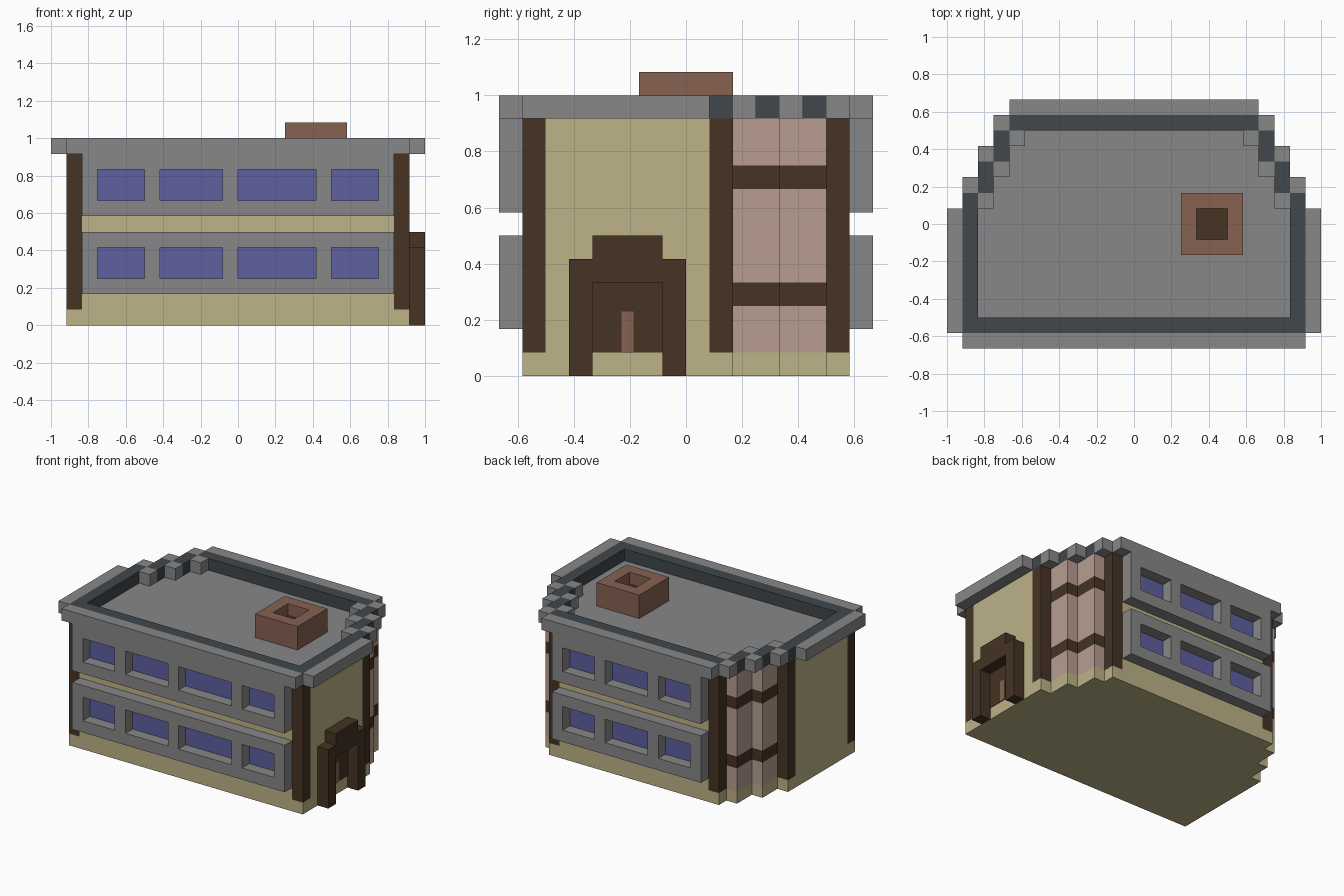
import bpy
import bmesh

U = 1 / 12  # one block

cube = bpy.data.objects.get("Cube")
if cube:
    bpy.data.objects.remove(cube, do_unlink=True)


def material(name, r, g, b):
    def linear(v):
        v /= 255
        return v / 12.92 if v <= 0.04045 else ((v + 0.055) / 1.055) ** 2.4
    col = (linear(r), linear(g), linear(b), 1)
    m = bpy.data.materials.new(name)
    m.use_nodes = True
    m.diffuse_color = col
    m.node_tree.nodes["Principled BSDF"].inputs["Base Color"].default_value = col
    return m


TAN = material("tan wall", 189, 178, 136)
PINK = material("pale pink", 184, 158, 145)
GRAY = material("stone gray", 135, 135, 135)
BROWN = material("dark wood", 70, 51, 36)
BRICK = material("brick", 135, 98, 82)
BLUE = material("window blue", 94, 96, 160)
SLATE = material("dark slate", 64, 71, 75)


def add_object(name, bm, mats):
    bmesh.ops.recalc_face_normals(bm, faces=bm.faces)
    me = bpy.data.meshes.new(name)
    bm.to_mesh(me)
    bm.free()
    for m in mats:
        me.materials.append(m)
    ob = bpy.data.objects.new(name, me)
    bpy.context.scene.collection.objects.link(ob)
    return ob


def boxes(name, mat, spans):
    """One object from boxes given as (x0, x1, y0, y1, z0, z1) in blocks."""
    bm = bmesh.new()
    for x0, x1, y0, y1, z0, z1 in spans:
        for v in bmesh.ops.create_cube(bm, size=1)["verts"]:
            v.co.x = (x1 if v.co.x > 0 else x0) * U
            v.co.y = (y1 if v.co.y > 0 else y0) * U
            v.co.z = (z1 if v.co.z > 0 else z0) * U
    return add_object(name, bm, [mat])


def both_sides(spans):
    return spans + [(-b, -a, *rest) for a, b, *rest in spans]


# Body: stepped outline extruded in storeys; each wall strip has a kind
half = [((10, -7), "post"), ((11, -7), "post"), ((11, -6), "wall"),
        ((11, 1), "post"), ((11, 2), "post"), ((10, 2), "bay"),
        ((10, 4), "bay"), ((9, 4), "bay"), ((9, 6), "bay"),
        ((8, 6), "post"), ((8, 7), "post"), ((7, 7), "wall")]
outline = [p for p, k in half] + [(-x, y) for (x, y), k in reversed(half)]
kinds = [k for p, k in half]
kinds = kinds + kinds[-2::-1] + ["wall"]
levels = [0, 1, 3, 4, 8, 9, 11]

bm = bmesh.new()
rings = [[bm.verts.new((x * U, y * U, z * U)) for x, y in outline] for z in levels]
n = len(outline)
for level, (low, high) in enumerate(zip(rings, rings[1:])):
    for i in range(n):
        j = (i + 1) % n
        f = bm.faces.new((low[i], low[j], high[j], high[i]))
        if level == 0 or kinds[i] == "wall":
            f.material_index = 0
        elif kinds[i] == "post" or levels[level] in (3, 8):
            f.material_index = 1
        else:
            f.material_index = 2
bm.faces.new(rings[0])
bm.faces.new(rings[-1]).material_index = 3
add_object("building_body", bm, [TAN, BROWN, PINK, GRAY])

# Parapet: dark inner wall, overhanging rim and stepped corner blocks
boxes("parapet_wall", SLATE, both_sides([
    (10, 11, -7, 2, 11, 12), (9, 10, 2, 4, 11, 12), (8, 9, 4, 6, 11, 12)])
    + [(-10, 10, -7, -6, 11, 12), (-8, 8, 6, 7, 11, 12)])
boxes("parapet_rim", GRAY, both_sides([(11, 12, -7, 1, 11, 12)])
      + [(-11, 11, -8, -7, 11, 12), (-8, 8, 7, 8, 11, 12)])
corners = []
for step in range(3):
    x, y = 10 - step, 1 + 2 * step
    corners += [(x, x + 1, y + 1, y + 2, 11, 12), (x - 1, x, y, y + 1, 11, 12)]
boxes("parapet_corner_blocks", GRAY, both_sides(corners))


# Window panels: rails and mullions around the openings, glass on the wall
def window_panel(name, half_width, openings, y0, y1, wall_y, z):
    bars = [(-half_width, half_width, y0, y1, z, z + 1),
            (-half_width, half_width, y0, y1, z + 3, z + 4)]
    left = -half_width
    for a, b in openings + [(half_width, half_width)]:
        bars.append((left, a, y0, y1, z + 1, z + 3))
        left = b
    boxes(name + "_frame", GRAY, bars)
    boxes(name + "_glass", BLUE, [
        (a, b, wall_y - 0.04, wall_y + 0.04, z + 1, z + 3) for a, b in openings])


front_openings = [(-9, -6), (-5, -1), (0, 5), (6, 9)]
back_openings = [(-6, -3), (-2, 2), (3, 6)]
for storey, z in (("lower", 2), ("upper", 7)):
    window_panel("front_" + storey + "_window", 10, front_openings, -8, -7, -7, z)
    window_panel("back_" + storey + "_window", 7, back_openings, 7, 8, 7, z)

# Doorway on the left side
boxes("door_surround", BROWN, [
    (11, 12, -5, -4, 0, 5), (11, 12, -1, 0, 0, 5), (11, 12, -4, -1, 4, 6)])
boxes("door", BROWN, [(10.96, 11.04, -4, -1, 1, 4)])
boxes("door_stripe", BRICK, [(11, 11.08, -2.75, -2.25, 1, 2.75)])

# Chimney with a sunken flue
boxes("chimney", BRICK, [
    (3, 7, -2, -1, 11, 13), (3, 7, 1, 2, 11, 13),
    (3, 4, -1, 1, 11, 13), (6, 7, -1, 1, 11, 13)])
boxes("chimney_flue", BROWN, [(4, 6, -1, 1, 11, 12)])
